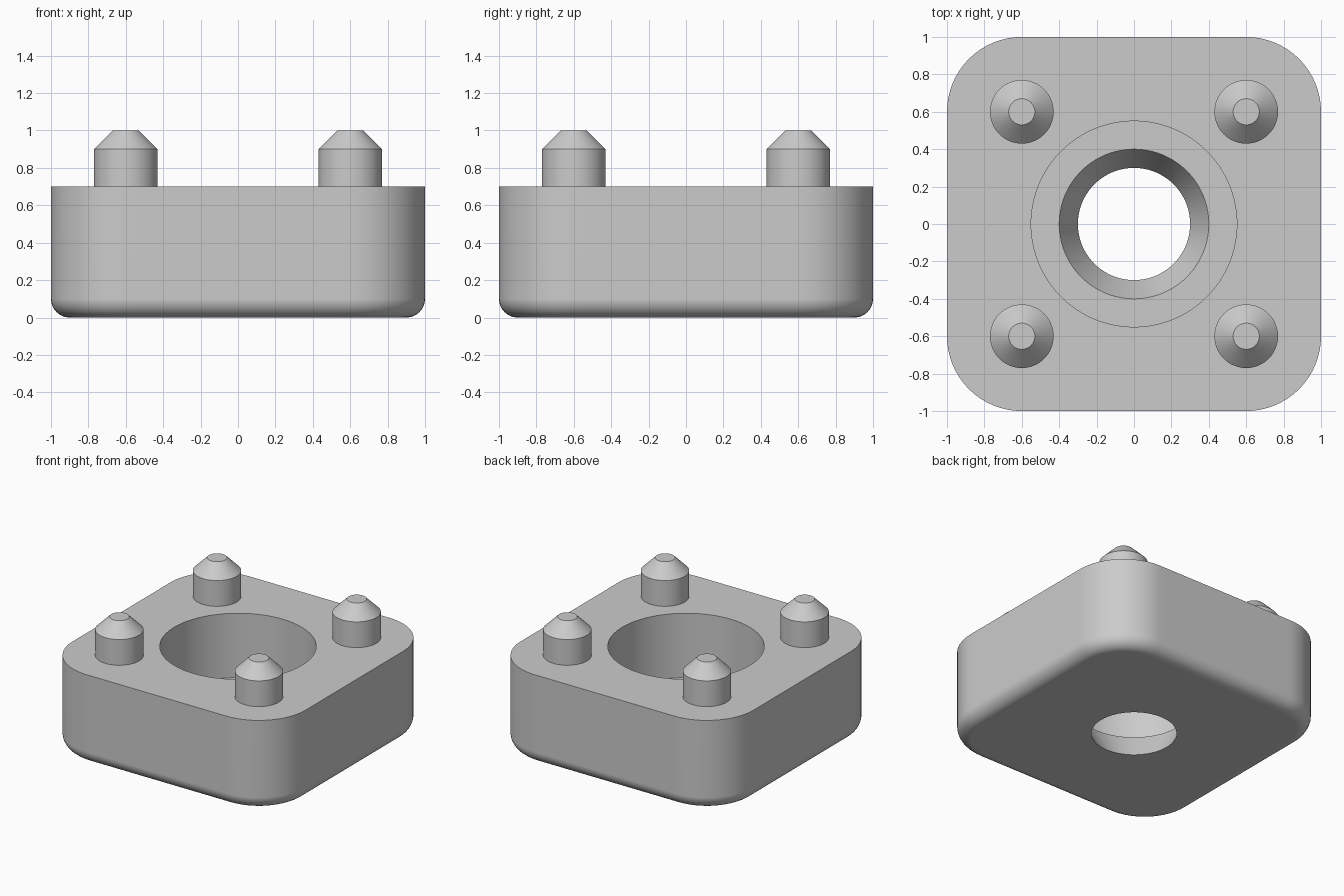
import bpy, bmesh
from math import sin, cos, pi, radians

cube = bpy.data.objects.get("Cube")
if cube:
    bpy.data.objects.remove(cube, do_unlink=True)

grey = bpy.data.materials.new("light grey")
grey.use_nodes = True
colour = (0.6, 0.6, 0.6, 1)
grey.diffuse_color = colour
grey.node_tree.nodes["Principled BSDF"].inputs["Base Color"].default_value = colour

ARC = 16            # segments per corner and per straight edge
COUNT = 8 * ARC     # points in every ring


def circle(radius, z):
    """Ring of points that starts on the diagonal of the -y, +x corner."""
    steps = [2 * pi * (i / COUNT) - pi / 4 - pi / 16 * 2 for i in range(COUNT)]
    return [(radius * cos(a), radius * sin(a), z) for a in steps]


def rounded_square(inset, z):
    """Ring with round corners of radius 0.4, moved inward by inset."""
    radius = 0.4 - inset
    points = []
    for k in range(4):
        start = k * pi / 2 - pi / 2
        turn = lambda x, y: (x * cos(start) - y * sin(start),
                             x * sin(start) + y * cos(start), z)
        # In the turned frame the corner centre sits at (0.6, 0.6)
        for i in range(ARC):
            a = pi / 2 * i / ARC
            points.append(turn(0.6 + radius * cos(a), 0.6 + radius * sin(a)))
        for i in range(ARC):
            points.append(turn(0.6 - 1.2 * i / ARC, 0.6 + radius))
    return points


def loft(name, rings, closed=False):
    """Skin a list of rings, either capped or joined end to start."""
    bm = bmesh.new()
    loops = [[bm.verts.new(p) for p in ring] for ring in rings]
    n = len(loops[0])
    pairs = list(zip(loops, loops[1:]))
    if closed:
        pairs.append((loops[-1], loops[0]))
    else:
        bm.faces.new(loops[0])
        bm.faces.new(loops[-1])
    for low, high in pairs:
        for i in range(n):
            j = (i + 1) % n
            bm.faces.new((low[i], low[j], high[j], high[i]))
    bmesh.ops.recalc_face_normals(bm, faces=bm.faces)
    mesh = bpy.data.meshes.new(name)
    bm.to_mesh(mesh)
    bm.free()
    mesh.materials.append(grey)
    obj = bpy.data.objects.new(name, mesh)
    bpy.context.collection.objects.link(obj)
    bpy.ops.object.select_all(action='DESELECT')
    obj.select_set(True)
    bpy.context.view_layer.objects.active = obj
    bpy.ops.object.shade_smooth_by_angle(angle=radians(25))
    weighted = obj.modifiers.new("Weighted Normal", 'WEIGHTED_NORMAL')
    weighted.keep_sharp = True
    return obj


# Block: outer wall, rounded lower edge, tapered through hole, stepped bore
FILLET = 8
angles = [pi / 2 * i / FILLET for i in range(FILLET + 1)]
rings = [rounded_square(0, 0.7)]
rings += [rounded_square(0.1 - 0.1 * cos(a), 0.1 - 0.1 * sin(a)) for a in angles]
rings += [circle(0.3, 0), circle(0.4, 0.2), circle(0.55, 0.2), circle(0.55, 0.7)]
loft("block", rings, closed=True)

# Four pegs with chamfered tips, rooted just inside the block
PEG = [(0.17, 0.68), (0.17, 0.9), (0.07, 1.0)]
for y, depth in ((-0.6, "front"), (0.6, "back")):
    for x, side in ((-0.6, "right"), (0.6, "left")):
        peg = loft(f"{depth}_{side}_peg", [circle(r, z) for r, z in PEG])
        peg.location = (x, y, 0)
